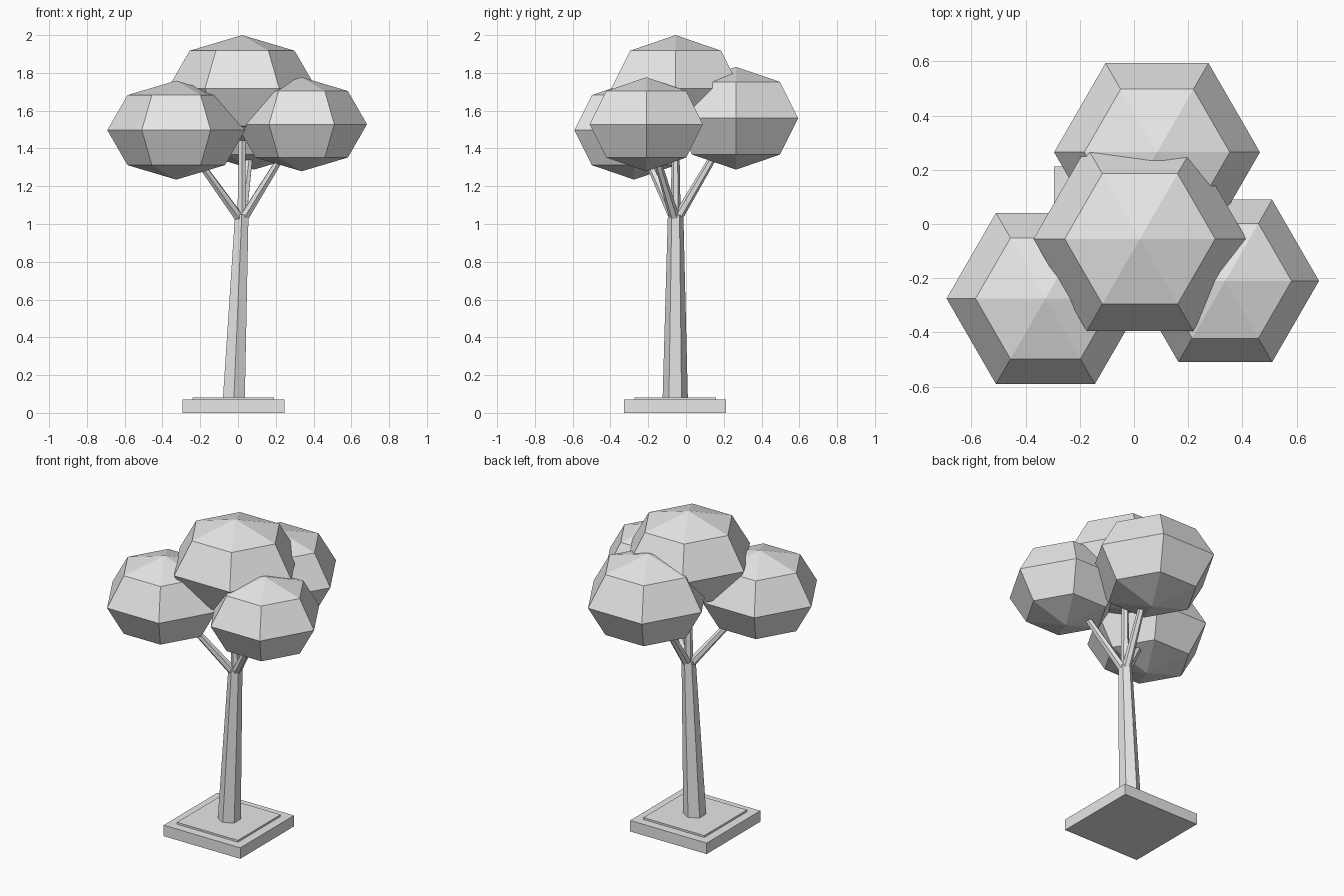
import bpy
import bmesh
from math import cos, sin, pi, sqrt
from mathutils import Vector

old = bpy.data.objects.get("Cube")
if old:
    bpy.data.objects.remove(old, do_unlink=True)

GREY = (0.8, 0.8, 0.8, 1)
material = bpy.data.materials.new("light_grey")
material.use_nodes = True
material.diffuse_color = GREY
material.node_tree.nodes["Principled BSDF"].inputs["Base Color"].default_value = GREY


def turned(name, profile, sides, phase=0.0):
    """Faceted solid of revolution from (radius, height) pairs; zero radius makes a pole."""
    bm = bmesh.new()
    rings = []
    for radius, z in profile:
        count = sides if radius else 1
        rings.append([bm.verts.new((radius * cos(phase + 2 * pi * i / sides),
                                    radius * sin(phase + 2 * pi * i / sides), z))
                      for i in range(count)])
    for low, high in zip(rings, rings[1:]):
        for i in range(sides):
            j = (i + 1) % sides
            corners = [low[i % len(low)], low[j % len(low)],
                       high[j % len(high)], high[i % len(high)]]
            bm.faces.new(list(dict.fromkeys(corners)))
    for ring in (rings[0], rings[-1]):
        if len(ring) > 1:
            bm.faces.new(ring)
    bmesh.ops.recalc_face_normals(bm, faces=bm.faces)
    mesh = bpy.data.meshes.new(name)
    bm.to_mesh(mesh)
    bm.free()
    mesh.materials.append(material)
    obj = bpy.data.objects.new(name, mesh)
    bpy.context.collection.objects.link(obj)
    return obj


def limb(name, start, end, r_start, r_end):
    """Tapered six-sided limb between two points."""
    axis = Vector(end) - Vector(start)
    obj = turned(name, [(r_start, 0), (r_end, axis.length)], 6, pi / 6)
    obj.rotation_mode = 'QUATERNION'
    obj.rotation_quaternion = Vector((0, 0, 1)).rotation_difference(axis)
    obj.location = start
    return obj


# Stepped square base
for name, width, bottom, top in (("base_slab", 0.54, 0, 0.07),
                                 ("base_inset", 0.43, 0.06, 0.082)):
    half_diagonal = width / sqrt(2)
    slab = turned(name, [(half_diagonal, bottom), (half_diagonal, top)], 4, pi / 4)
    slab.location = (-0.025, -0.057, 0)

# Leaning trunk
fork = Vector((0.02, -0.055, 1.05))
limb("trunk", (-0.022, -0.057, 0.07), fork, 0.067, 0.041)

# Leaf crowns, each held by its own branch
crowns = (("left_front", (0.337, -0.21, 1.528), 0.346, 0.249),
          ("right_front", (-0.327, -0.275, 1.497), 0.365, 0.262),
          ("back", (0.085, 0.265, 1.56), 0.38, 0.272),
          ("top", (0.022, -0.055, 1.718), 0.393, 0.282))
for name, centre, radius, height in crowns:
    arc = [-pi / 2 + i * pi / 4 for i in range(5)]
    profile = [(radius * cos(a) if abs(a) < 1.5 else 0, height * sin(a)) for a in arc]
    crown = turned(name + "_crown", profile, 6)
    crown.location = centre
    limb(name + "_branch", fork - Vector((0, 0, 0.035)), centre, 0.027, 0.015)
